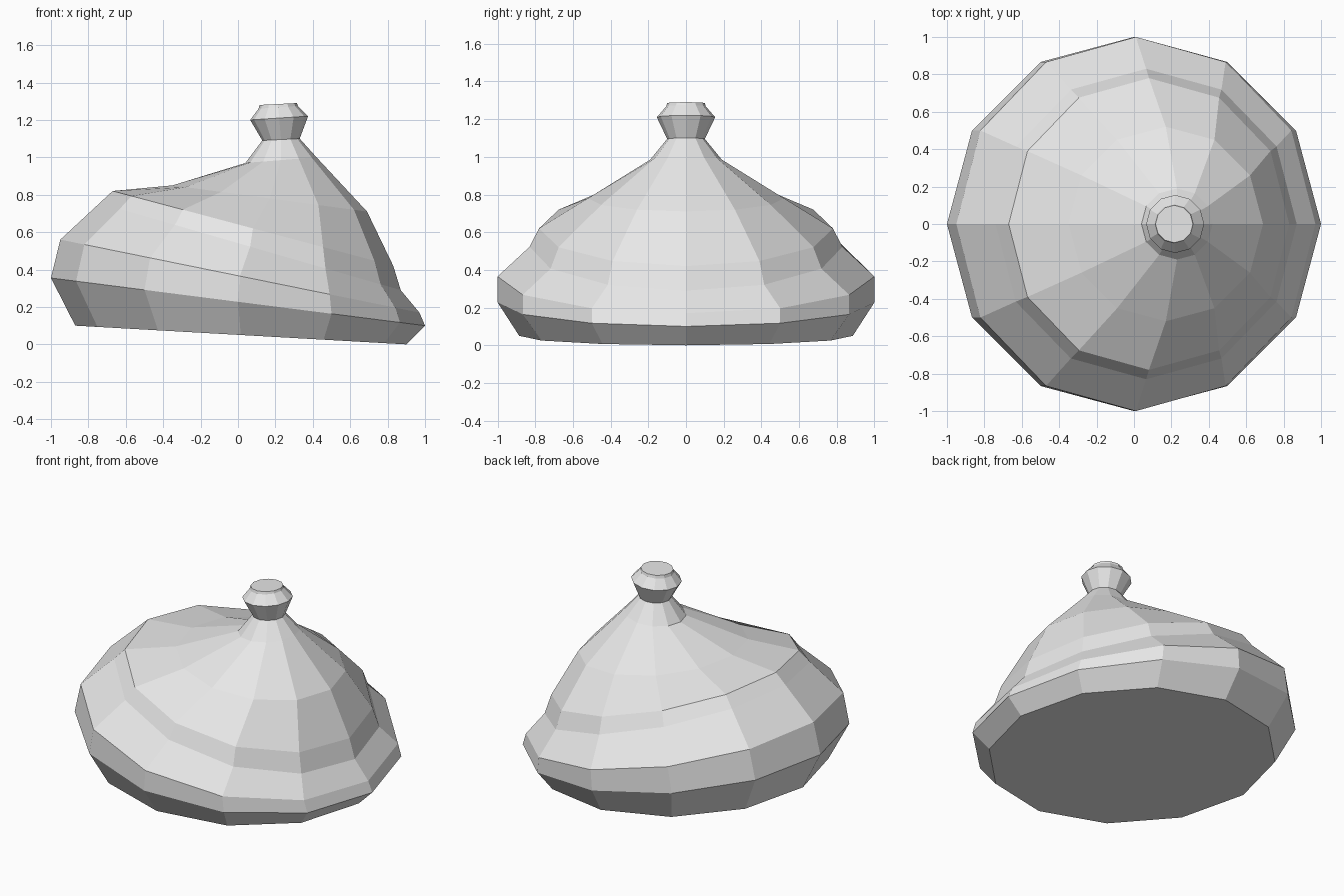
import bpy
import bmesh
from math import cos, sin, tau

# Remove the default cube
cube = bpy.data.objects.get("Cube")
if cube:
    bpy.data.objects.remove(cube, do_unlink=True)

SIDES = 12

# Single stone colour
grey = bpy.data.materials.new("warm_grey")
grey.use_nodes = True
GREY = (0.8, 0.8, 0.8, 1)
grey.diffuse_color = GREY
grey.node_tree.nodes["Principled BSDF"].inputs["Base Color"].default_value = GREY


def tilted_loft(name, rings):
    """Join tilted rings: (x left, z left, x right, z right, y radius)."""
    bm = bmesh.new()
    loops = []
    for xl, zl, xr, zr, ry in rings:
        loop = []
        for i in range(SIDES):
            c, s = cos(tau * i / SIDES), sin(tau * i / SIDES)
            t = (1 + c) / 2
            loop.append(bm.verts.new((xl + (xr - xl) * t, ry * s, zl + (zr - zl) * t)))
        loops.append(loop)
    for low, high in zip(loops, loops[1:]):
        for i in range(SIDES):
            j = (i + 1) % SIDES
            bm.faces.new((low[i], low[j], high[j], high[i]))
    bm.faces.new(loops[0][::-1])
    bm.faces.new(loops[-1])
    mesh = bpy.data.meshes.new(name)
    bm.to_mesh(mesh)
    bm.free()
    mesh.materials.append(grey)
    obj = bpy.data.objects.new(name, mesh)
    bpy.context.collection.objects.link(obj)
    return obj


# Leaning body, pinched neck and flared knob in one skin
tilted_loft("leaning_mound", [
    (-0.87, 0.10, 0.90, 0.00, 0.885),   # base
    (-1.00, 0.355, 1.00, 0.10, 1.00),   # lower rim
    (-0.95, 0.56, 0.97, 0.17, 1.00),    # upper rim
    (-0.74, 0.755, 0.87, 0.29, 0.83),   # shoulder step
    (-0.67, 0.82, 0.83, 0.42, 0.78),    # shoulder
    (-0.35, 0.85, 0.69, 0.71, 0.52),    # upper slope
    (0.04, 0.97, 0.42, 1.00, 0.19),     # neck base
    (0.13, 1.09, 0.33, 1.10, 0.10),     # neck
    (0.065, 1.20, 0.375, 1.22, 0.155),  # knob flare
    (0.11, 1.26, 0.32, 1.275, 0.105),   # knob top
    (0.115, 1.28, 0.315, 1.29, 0.10),   # cap
])
